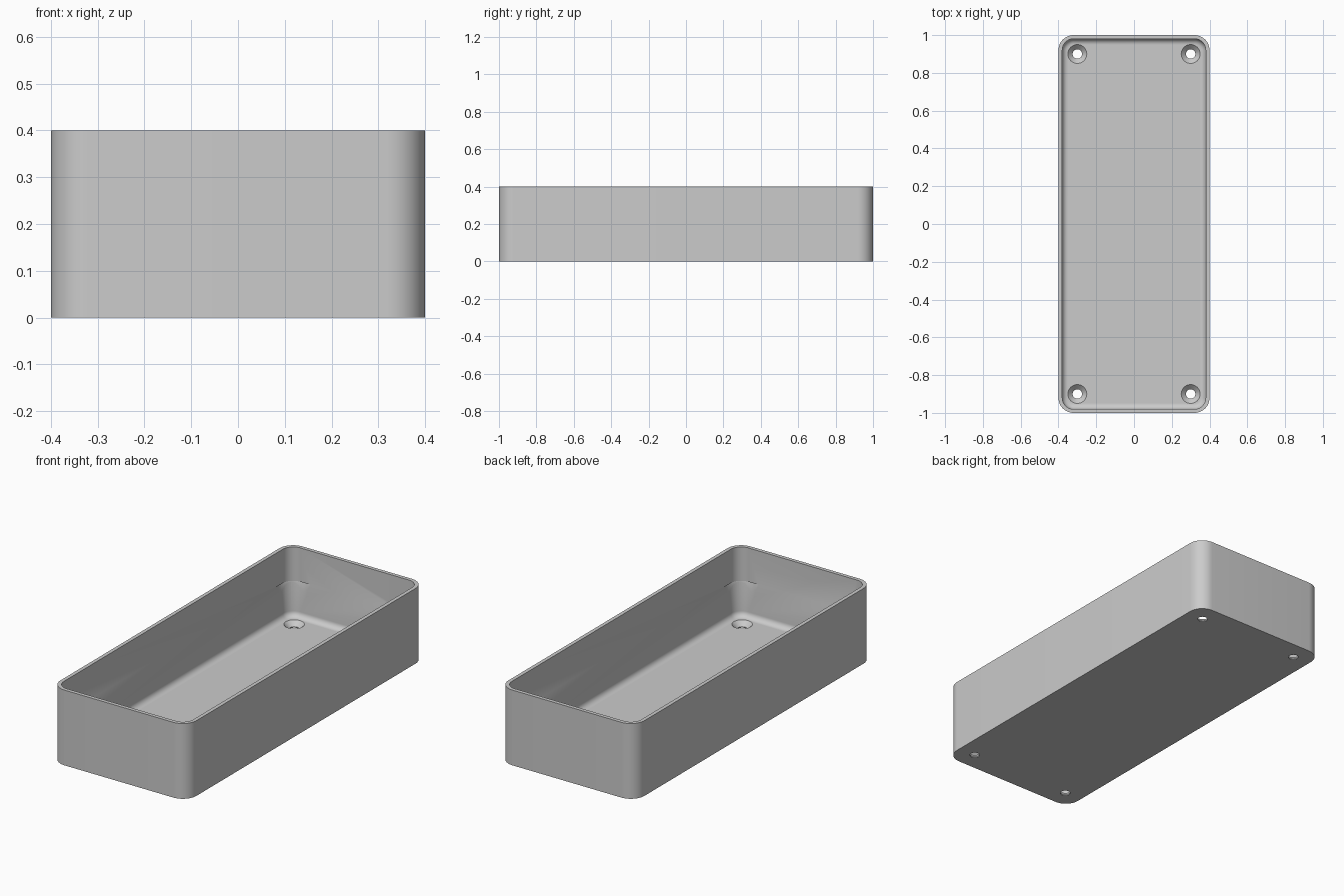
import bpy, bmesh
from math import sin, cos, pi, radians

if "Cube" in bpy.data.objects:
    bpy.data.objects.remove(bpy.data.objects["Cube"], do_unlink=True)

HALF_X, HALF_Y, HEIGHT = 0.4, 1.0, 0.4
CORNER, WALL, FLOOR, FILLET = 0.08, 0.02, 0.03, 0.03
STEPS, SIDES = 12, 48

grey = bpy.data.materials.new("plain grey")
grey.use_nodes = True
colour = (0.6, 0.6, 0.6, 1)
grey.diffuse_color = colour
grey.node_tree.nodes["Principled BSDF"].inputs["Base Color"].default_value = colour


def rounded_ring(bm, inset, z):
    """Rounded rectangle, shrunk by inset on every side."""
    r = CORNER - inset
    cx, cy = HALF_X - CORNER, HALF_Y - CORNER
    ring = []
    for k, (sx, sy) in enumerate(((1, 1), (-1, 1), (-1, -1), (1, -1))):
        for i in range(STEPS + 1):
            a = (k + i / STEPS) * pi / 2
            ring.append(bm.verts.new((sx * cx + r * cos(a), sy * cy + r * sin(a), z)))
    return ring


def circle_ring(bm, x, y, r, z):
    turns = [2 * pi * i / SIDES for i in range(SIDES)]
    return [bm.verts.new((x + r * cos(a), y + r * sin(a), z)) for a in turns]


def skin(bm, rings):
    """Join a stack of rings and cap both ends."""
    for a, b in zip(rings, rings[1:]):
        n = len(a)
        for i in range(n):
            j = (i + 1) % n
            bm.faces.new((a[i], a[j], b[j], b[i]))
    bm.faces.new(rings[0][::-1])
    bm.faces.new(rings[-1])


def make_object(name, bm):
    bmesh.ops.recalc_face_normals(bm, faces=bm.faces)
    mesh = bpy.data.meshes.new(name)
    bm.to_mesh(mesh)
    bm.free()
    mesh.materials.append(grey)
    obj = bpy.data.objects.new(name, mesh)
    bpy.context.collection.objects.link(obj)
    return obj


# Open tray: outer wall, rim, inner wall, filleted floor
bm = bmesh.new()
profile = [(0, 0), (0, HEIGHT), (WALL, HEIGHT)]
for i in range(9):
    a = i / 8 * pi / 2
    profile.append((WALL + FILLET * (1 - cos(a)), FLOOR + FILLET * (1 - sin(a))))
skin(bm, [rounded_ring(bm, inset, z) for inset, z in profile])
tray = make_object("tray", bm)

# Countersunk screw holes, with a flared clearance that nicks the inner corners
bm = bmesh.new()
hole = [(0.025, -0.02), (0.025, 0.005), (0.05, FLOOR), (0.0895, 0.22)]
for x in (-0.3, 0.3):
    for y in (-0.9, 0.9):
        skin(bm, [circle_ring(bm, x, y, r, z) for r, z in hole])
cutter = make_object("screw_hole_cutter", bm)
cutter.hide_render = True

cut = tray.modifiers.new("screw holes", "BOOLEAN")
cut.operation, cut.solver, cut.object = "DIFFERENCE", "EXACT", cutter

bpy.ops.object.select_all(action="DESELECT")
tray.select_set(True)
bpy.context.view_layer.objects.active = tray
bpy.ops.object.modifier_apply(modifier=cut.name)
bpy.data.objects.remove(cutter, do_unlink=True)
bpy.ops.object.shade_smooth_by_angle(angle=radians(30))
